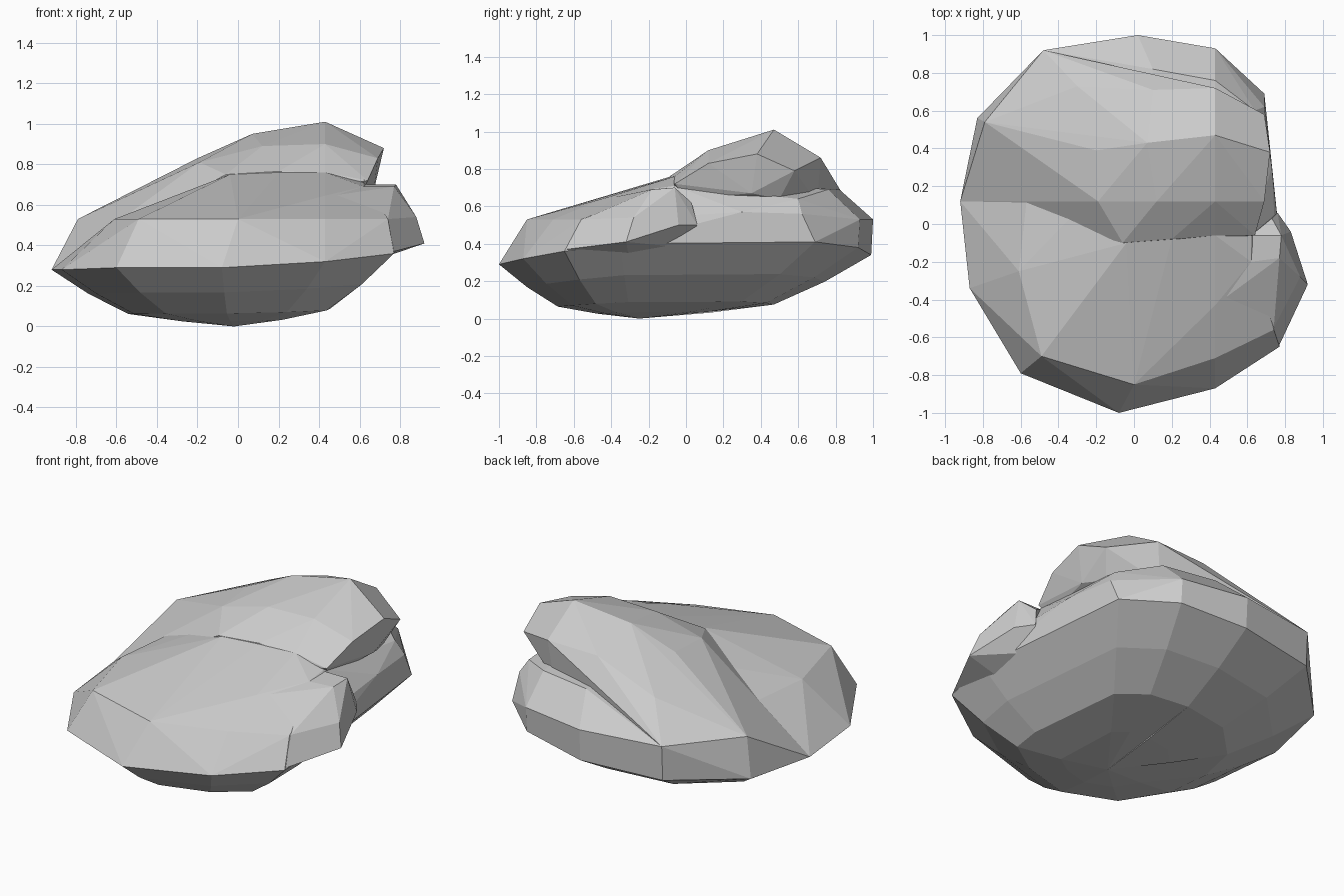
import bpy, bmesh, math
from mathutils import Vector


def hull(name, points):
    """Faceted chunk of stone spanning the given corner points."""
    bm = bmesh.new()
    for p in points:
        bm.verts.new(p)
    bmesh.ops.convex_hull(bm, input=bm.verts[:])
    loose = [v for v in bm.verts if not v.link_faces]
    bmesh.ops.delete(bm, geom=loose, context='VERTS')
    bmesh.ops.dissolve_limit(bm, angle_limit=math.radians(3),
                             verts=bm.verts[:], edges=bm.edges[:])
    bmesh.ops.recalc_face_normals(bm, faces=bm.faces[:])
    me = bpy.data.meshes.new(name)
    bm.to_mesh(me)
    bm.free()
    ob = bpy.data.objects.new(name, me)
    bpy.context.collection.objects.link(ob)
    return ob


# widest outline of the stone
rim = [(-.08, -1, .29), (.43, -.87, .32), (.77, -.65, .36), (.80, -.35, .40),
       (.74, .3, .45), (.69, .69, .41), (.43, .92, .38), (.02, .99, .34),
       (-.48, .91, .32), (-.83, .56, .29), (-.92, .12, .28), (-.87, -.34, .28),
       (-.6, -.79, .29)]

# rounded underside: shrinking copies of the outline down to the resting point
foot = Vector((-.02, -.25, 0))
under = [foot]
for f, zf in ((.3, .09), (.58, .22), (.8, .58)):
    for p in rim:
        q = foot.lerp(Vector(p), f)
        q.z = p[2] * zf
        under.append(q)

# upper edge of the steep skirt
belt = [(-.49, -.7, .53), (0, -.85, .53), (.43, -.71, .53), (.74, -.56, .53),
        (.76, -.3, .53), (.73, .3, .57), (.69, .62, .56), (.43, .93, .53),
        (.02, 1, .53), (-.48, .92, .53), (-.57, .12, .53), (-.61, -.25, .53)]

# sloping front deck and rear ledge
deck = [(-.17, -.42, .64), (.16, -.45, .65), (.43, -.43, .645), (.65, -.35, .63),
        (.02, -.24, .71), (.43, -.21, .70), (.62, -.2, .69), (-.27, .1, .66),
        (-.04, -.1, .75), (.2, -.08, .76), (.43, -.06, .76), (.62, -.06, .71),
        (.1, .82, .69), (.43, .76, .69), (.64, .6, .64)]
boulder = hull("boulder", rim + under + belt + deck)

# raised crown with the long slope to the back left
crown = hull("crown", [
    (-.42, .42, .69), (-.2, .39, .83), (.07, .43, .95), (.43, .47, 1.01),
    (.72, .38, .88), (.69, .12, .83), (.43, .12, .9), (.12, .12, .89),
    (-.19, .12, .81), (.43, .72, .86), (.1, .71, .85), (.69, .58, .79),
    (.43, -.06, .76), (.2, -.08, .765), (-.06, -.1, .75), (.64, -.06, .72),
    (-.3, .73, .71), (-.79, .54, .53), (-.48, .92, .53), (-.92, .12, .28),
    (-.83, .56, .29), (-.48, .9, .4), (-.3, .1, .4), (0, -.1, .6),
    (.6, 0, .64), (.67, .35, .67), (.62, .5, .64), (.4, .7, .62)])

# knob on the right side
knob = hull("side_knob", [
    (.92, -.32, .41), (.88, -.28, .54), (.83, -.04, .5), (.78, -.06, .70),
    (.77, -.18, .69), (.77, -.64, .37), (.74, -.55, .53), (.76, .06, .5),
    (.73, .03, .62), (.65, -.34, .63), (.62, -.2, .69), (.62, -.06, .70),
    (.43, -.43, .64), (.6, -.3, .3), (.7, -.02, .38)])

# fuse the chunks into one stone
for part in (crown, knob):
    mod = boulder.modifiers.new("fuse", 'BOOLEAN')
    mod.operation = 'UNION'
    mod.solver = 'EXACT'
    mod.object = part
dg = bpy.context.evaluated_depsgraph_get()
fused = bpy.data.meshes.new_from_object(boulder.evaluated_get(dg))
boulder.modifiers.clear()
boulder.data = fused
for part in (crown, knob):
    bpy.data.objects.remove(part)
